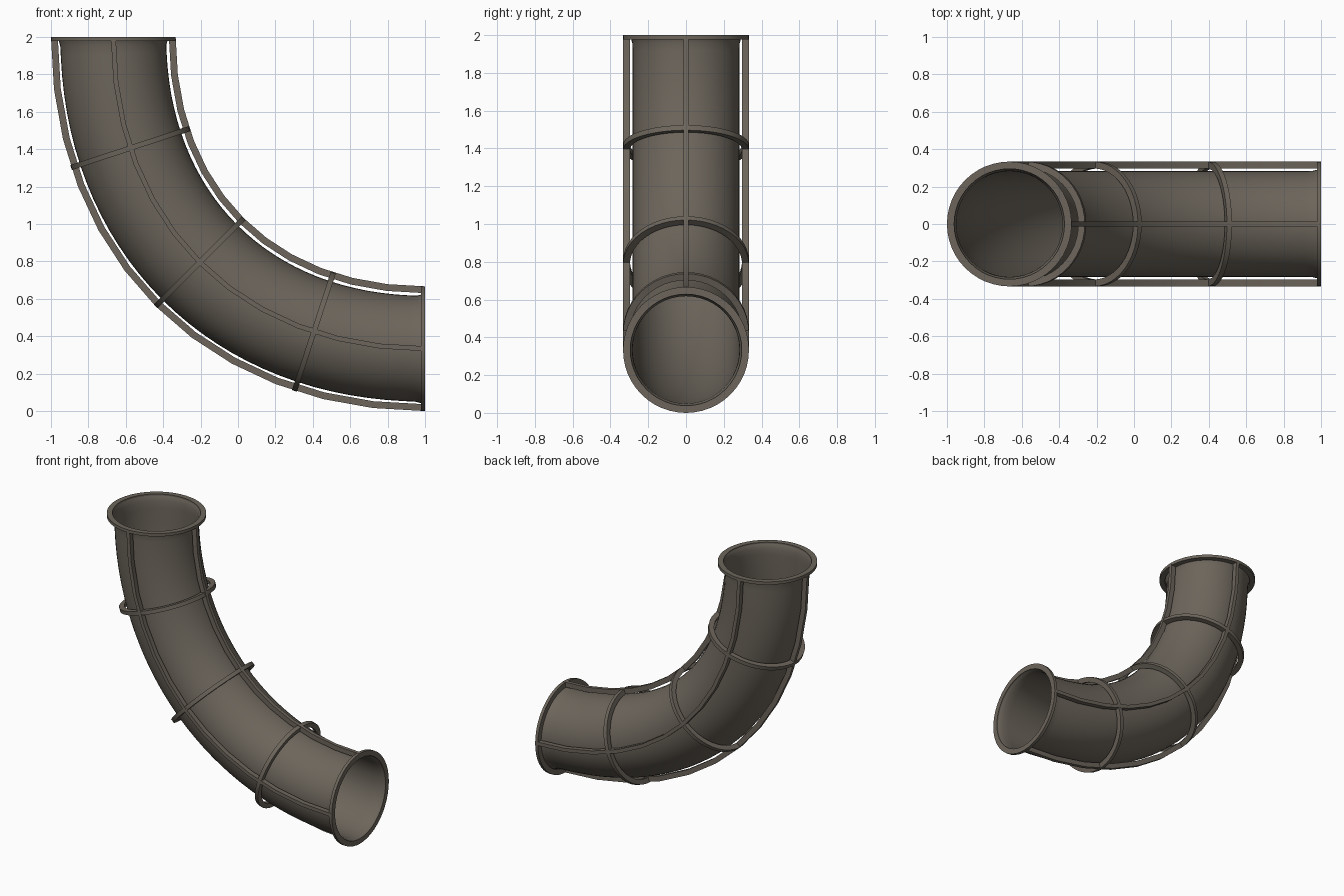
import bpy, bmesh, math
from mathutils import Vector

cube = bpy.data.objects.get("Cube")
if cube:
    bpy.data.objects.remove(cube)

# One weathered metal colour
metal = bpy.data.materials.new("dark_brown_metal")
metal.use_nodes = True
colour = (0.15, 0.13, 0.105, 1)
metal.diffuse_color = colour
shader = metal.node_tree.nodes["Principled BSDF"]
shader.inputs["Base Color"].default_value = colour
shader.inputs["Roughness"].default_value = 0.7

# Centre line of the elbow: a cubic curve from the top mouth to the side mouth
R = 1 / 3
H = 0.99
P = [Vector(p) for p in ((-2 * R, 0, 2), (-2 * R, 0, 2 - H), (1 - H, 0, R), (1, 0, R))]


def frame(t):
    """Point, tangent and in-plane normal (toward the inside of the bend)."""
    s = 1 - t
    point = s**3 * P[0] + 3 * s * s * t * P[1] + 3 * s * t * t * P[2] + t**3 * P[3]
    tangent = (s * s * (P[1] - P[0]) + 2 * s * t * (P[2] - P[1]) + t * t * (P[3] - P[2])).normalized()
    return point, tangent, Vector((-tangent.z, 0, tangent.x))


def loft(name, sections, close_rows=False, close_section=False, caps=False):
    """Skin a list of equal-length point rows."""
    bm = bmesh.new()
    rows = [[bm.verts.new(p) for p in row] for row in sections]
    n, m = len(rows), len(rows[0])
    for i in range(n if close_rows else n - 1):
        for j in range(m if close_section else m - 1):
            a, b = rows[i], rows[(i + 1) % n]
            k = (j + 1) % m
            bm.faces.new((a[j], a[k], b[k], b[j]))
    if caps:
        bm.faces.new(rows[0])
        bm.faces.new(rows[-1])
    bmesh.ops.recalc_face_normals(bm, faces=bm.faces)
    mesh = bpy.data.meshes.new(name)
    bm.to_mesh(mesh)
    bm.free()
    mesh.materials.append(metal)
    obj = bpy.data.objects.new(name, mesh)
    bpy.context.collection.objects.link(obj)
    bpy.ops.object.select_all(action="DESELECT")
    obj.select_set(True)
    bpy.context.view_layer.objects.active = obj
    bpy.ops.object.shade_smooth_by_angle(angle=math.radians(35))
    return obj


def around(centre, normal, radius, sides):
    side = Vector((0, 1, 0))
    angles = [math.tau * i / sides for i in range(sides)]
    return [centre + radius * (math.cos(a) * normal + math.sin(a) * side) for a in angles]


# Thin tube with flared lips at both mouths
SIDES = 48
stops = [0, 0.006, 0.015] + [i / 32 for i in range(1, 32)] + [0.985, 0.994, 1]
tube_rows = []
for t in stops:
    point, tangent, normal = frame(t)
    edge = min(t, 1 - t)
    radius = 0.283 + 0.017 * max(0, 1 - edge / 0.02) ** 2
    tube_rows.append(around(point, normal, radius, SIDES))
loft("bent_tube", tube_rows, close_section=True)


# Square-section hoops and end flanges
def hoop(name, t, start, end, inner, outer):
    point, tangent, normal = frame(t)
    profile = ((inner, start), (outer, start), (outer, end), (inner, end))
    rows = [around(point + tangent * d, normal, r, SIDES) for r, d in profile]
    loft(name, rows, close_rows=True, close_section=True)


hoop("top_flange", 0, 0, 0.022, 0.295, R)
hoop("side_flange", 1, -0.022, 0, 0.295, R)
for name, t in (("upper", 0.216), ("middle", 0.5), ("lower", 0.784)):
    hoop(name + "_hoop", t, -0.014, 0.014, 0.297, R)

# Four lengthwise rails spaced around the tube
for i, name in enumerate(("inner", "back", "outer", "front")):
    a = i * math.pi / 2
    rows = []
    for step in range(13):
        point, tangent, normal = frame(step / 12)
        y = Vector((0, 1, 0))
        out = math.cos(a) * normal + math.sin(a) * y
        across = math.cos(a) * y - math.sin(a) * normal
        rows.append([point + out * r + across * w for r, w in
                     ((0.297, -0.013), (R, -0.013), (R, 0.013), (0.297, 0.013))])
    loft(name + "_rail", rows, close_section=True, caps=True)
